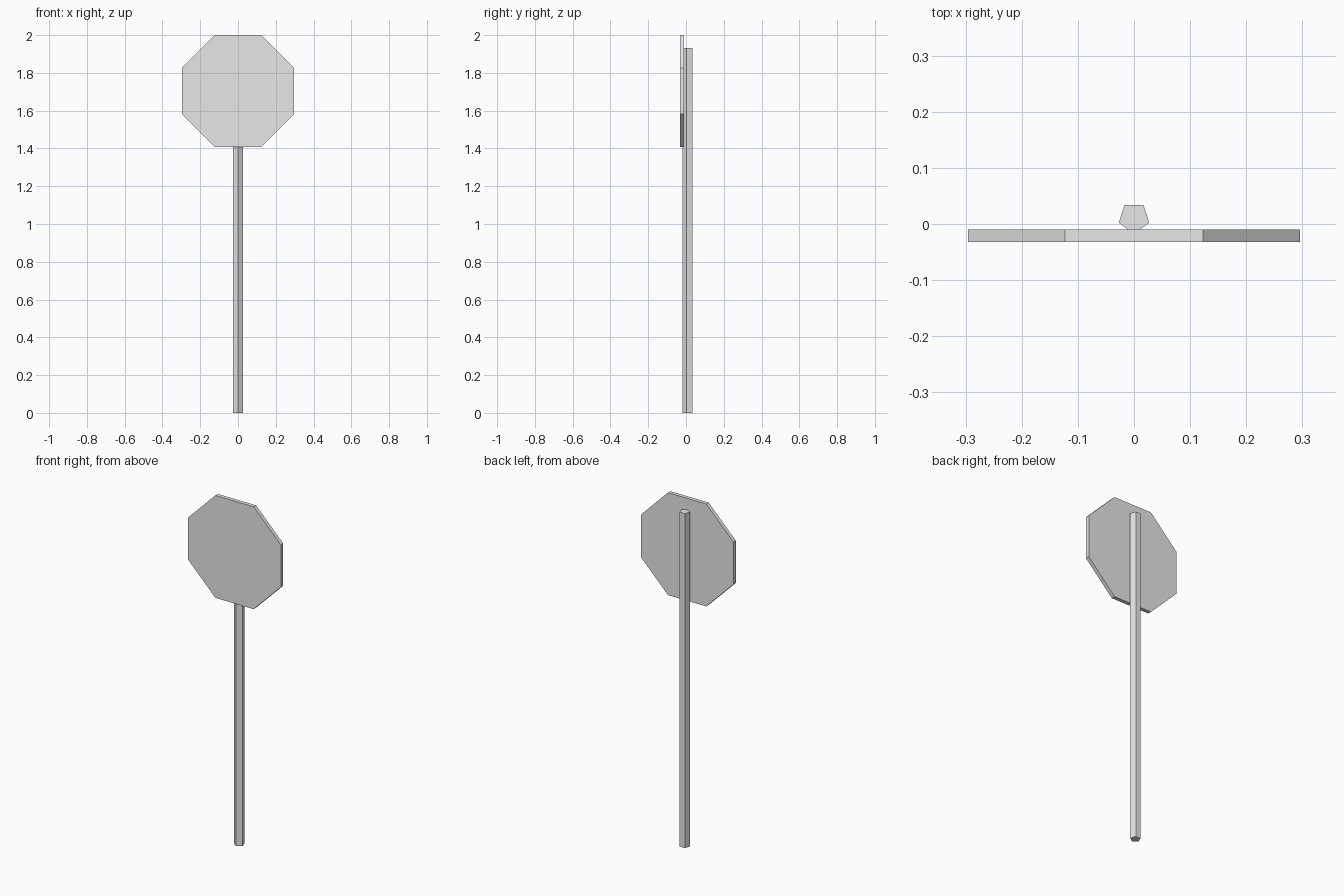
import bpy
import bmesh
import math
from mathutils import Vector

cube = bpy.data.objects.get("Cube")
if cube:
    bpy.data.objects.remove(cube, do_unlink=True)

# Plain grey for the whole sign
grey = bpy.data.materials.new("light_grey")
grey.use_nodes = True
colour = (0.8, 0.8, 0.8, 1.0)
grey.diffuse_color = colour
grey.node_tree.nodes["Principled BSDF"].inputs["Base Color"].default_value = colour


def prism(name, sides, radius, start_angle, origin, axis_u, axis_v, extrude):
    """Regular polygon in the u-v plane, extruded into a solid."""
    bm = bmesh.new()
    u, v, base = Vector(axis_u), Vector(axis_v), Vector(origin)
    ring = []
    for i in range(sides):
        a = start_angle + math.tau * i / sides
        ring.append(bm.verts.new(base + radius * (u * math.cos(a) + v * math.sin(a))))
    face = bm.faces.new(ring)
    result = bmesh.ops.extrude_face_region(bm, geom=[face])
    moved = [g for g in result["geom"] if isinstance(g, bmesh.types.BMVert)]
    bmesh.ops.translate(bm, verts=moved, vec=Vector(extrude))
    bmesh.ops.recalc_face_normals(bm, faces=bm.faces)
    mesh = bpy.data.meshes.new(name)
    bm.to_mesh(mesh)
    bm.free()
    mesh.materials.append(grey)
    obj = bpy.data.objects.new(name, mesh)
    bpy.context.collection.objects.link(obj)
    return obj


X, Y, Z = (1, 0, 0), (0, 1, 0), (0, 0, 1)

# Five-sided post with one edge facing the front
prism("post", 5, 0.0285, -math.pi / 2, (0, 0.011, 0), X, Y, (0, 0, 1.933))

# Eight-sided panel fixed to the front of the post
apothem = 0.296
prism("sign_panel", 8, apothem / math.cos(math.pi / 8), math.pi / 8,
      (0, -0.032, 2 - apothem), X, Z, (0, 0.022, 0))
